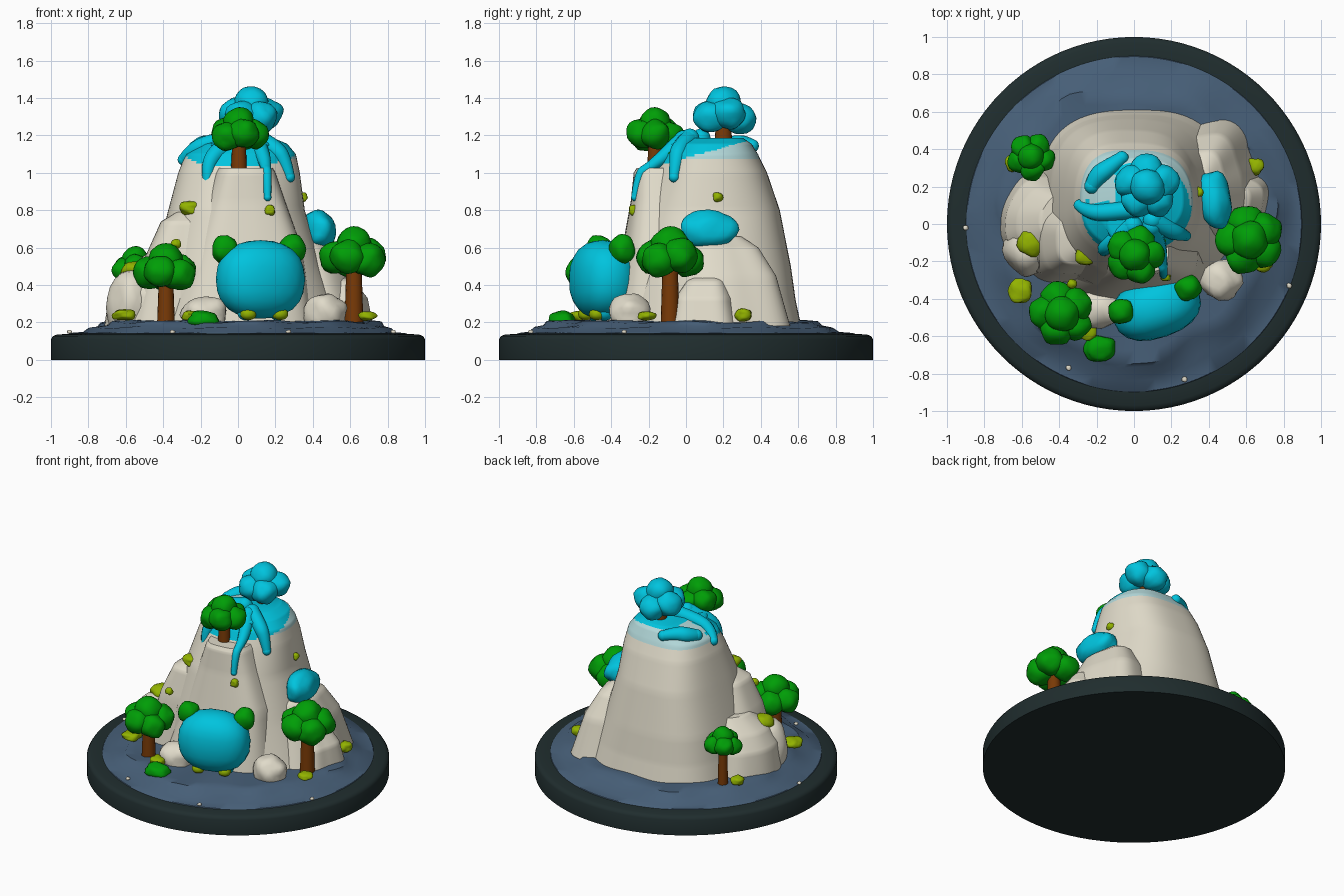
import bpy, bmesh, math, random
from mathutils import Vector, Matrix, noise
from mathutils.bvhtree import BVHTree

random.seed(4)
cube = bpy.data.objects.get("Cube")
if cube:
    bpy.data.objects.remove(cube, do_unlink=True)


def material(name, *rgb):
    m = bpy.data.materials.new(name)
    m.use_nodes = True
    m.diffuse_color = (*rgb, 1)
    m.node_tree.nodes["Principled BSDF"].inputs["Base Color"].default_value = (*rgb, 1)
    return m


RIM = material("dark slate", .014, .026, .027)
WATER = material("muted blue", .062, .113, .185)
STONE = material("warm stone", .75, .71, .59)
CYAN = material("bright cyan", 0, .55, .73)
PALE = material("pale cyan", .45, .69, .70)
GREEN = material("leaf green", 0, .34, .002)
LIME = material("lime green", .29, .45, 0)
BROWN = material("bark brown", .19, .042, .002)


def finish(name, bm, *mats, angle=40):
    mesh = bpy.data.meshes.new(name)
    bmesh.ops.recalc_face_normals(bm, faces=bm.faces)
    bm.to_mesh(mesh)
    bm.free()
    for m in mats:
        mesh.materials.append(m)
    mesh.shade_smooth()
    mesh.set_sharp_from_angle(angle=math.radians(angle))
    ob = bpy.data.objects.new(name, mesh)
    bpy.context.collection.objects.link(ob)
    return ob


def skin(bm, rings):
    """Bridge rings of points and cap both ends."""
    loops = [[bm.verts.new(p) for p in r] for r in rings]
    n = len(loops[0])
    for a, b in zip(loops, loops[1:]):
        for i in range(n):
            bm.faces.new((a[i], a[(i + 1) % n], b[(i + 1) % n], b[i]))
    bm.faces.new(loops[0][::-1])
    bm.faces.new(loops[-1])


def loft(name, rings, mats=(STONE,), wave=.03, seed=0, n=72, steps=8, square=.85):
    """Rings are (z, centre x, centre y, radius x, radius y)."""
    full = []
    for a, b in zip(rings, rings[1:]):
        full += [[p + (q - p) * s / steps for p, q in zip(a, b)] for s in range(steps)]
    full.append(rings[-1])
    out = []
    for z, cx, cy, rx, ry in full:
        ring = []
        for i in range(n):
            t = math.tau * i / n
            c, s = math.cos(t), math.sin(t)
            k = 1 + wave * (math.sin(3 * t + seed) + .7 * math.sin(5 * t + 2 * seed + z))
            ring.append((cx + k * rx * math.copysign(abs(c) ** square, c),
                         cy + k * ry * math.copysign(abs(s) ** square, s), z))
        out.append(ring)
    bm = bmesh.new()
    skin(bm, out)
    return finish(name, bm, *mats)


def blob(bm, center, size, rough=0, turn=0, power=1):
    """Add a rounded lump; a power below one makes it boxier."""
    new = bmesh.ops.create_icosphere(bm, subdivisions=3, radius=1)["verts"]
    rot = Matrix.Rotation(turn, 3, 'Z')
    shift = Vector((random.random(), random.random(), random.random())) * 9
    for v in new:
        k = 1 + rough * noise.noise(v.co * 1.4 + shift)
        p = Vector([math.copysign(abs(c) ** power, c) * s * k for c, s in zip(v.co, size)])
        v.co = rot @ p + Vector(center)


def lump(name, mat, center, size, rough=.3, turn=0, power=.9):
    bm = bmesh.new()
    blob(bm, center, size, rough, turn, power)
    return finish(name, bm, mat, angle=50)


# Round base with softened rim
bm = bmesh.new()
profile = [(1, 0), (1, .11), (.99, .127), (.97, .135), (.9, .14)]
skin(bm, [[(r * math.cos(math.tau * i / 96), r * math.sin(math.tau * i / 96), z)
           for i in range(96)] for r, z in profile])
finish("base_rim", bm, RIM)

# Rippled ground, stepped towards the middle
bm = bmesh.new()
rings = []
for r, z, wave in [(.9, .137, 0), (.895, .144, 0), (.83, .148, .015), (.80, .172, .022), (.75, .18, .03),
                   (.73, .202, .035), (.66, .207, .03), (.3, .21, 0)]:
    ring = []
    for i in range(96):
        t = math.tau * i / 96
        k = r + wave * (.6 * math.sin(3 * t + 1) + .5 * math.sin(7 * t) + .35 * math.sin(13 * t))
        ring.append((k * math.cos(t), k * math.sin(t), z + wave * .2 * math.sin(9 * t + r * 20)))
    rings.append(ring)
skin(bm, rings)
finish("ground", bm, WATER, angle=50)

# Mountain body, its top painted by height
main = loft("mountain", [(.18, .02, .11, .54, .515), (.32, .01, .11, .50, .485), (.5, -.01, .11, .45, .46),
                         (.8, -.015, .12, .365, .39), (1.0, 0, .13, .325, .31), (1.1, .01, .13, .295, .26),
                         (1.155, .03, .14, .23, .215), (1.185, .06, .16, .13, .15)],
            (STONE, CYAN, PALE), wave=.018, seed=1)
for f in main.data.polygons:
    x, y, z = f.center
    behind_left = x < -.1 and y > .12
    if z > 1.065 + .28 * (y + .05) and not behind_left:
        f.material_index = 1
    elif z > 1.07:
        f.material_index = 2

# Spurs and shoulders around the body
front = loft("front_spur", [(.18, .0, -.12, .40, .30), (.6, .04, -.11, .30, .23), (.85, .04, -.11, .21, .185),
                            (1.0, .04, -.11, .16, .17), (1.025, .04, -.11, .145, .155)],
             square=.7, seed=2, wave=.02)
loft("left_step", [(.18, -.33, -.08, .27, .25), (.55, -.29, -.08, .21, .2),
                   (.74, -.25, -.08, .165, .15), (.79, -.23, -.07, .1, .1)], seed=3, wave=.04)
loft("left_shoulder", [(.18, -.45, .01, .25, .29), (.36, -.45, 0, .225, .26),
                       (.46, -.43, 0, .185, .21), (.56, -.37, .02, .12, .14)], seed=5, wave=.04)
loft("right_shoulder", [(.18, .39, .2, .29, .34), (.45, .37, .2, .215, .27),
                        (.6, .35, .18, .15, .2), (.66, .33, .16, .1, .13)], seed=4, wave=.05)
loft("right_foot", [(.18, .56, .10, .16, .19), (.33, .55, .10, .14, .155),
                    (.42, .53, .11, .09, .105), (.46, .51, .12, .04, .05)], seed=6, wave=.05)
for name, c, s in [("front_left_rock", (-.175, -.45, .24), (.125, .11, .10)),
                   ("front_right_rock", (.47, -.30, .25), (.115, .11, .105)),
                   ("left_rock", (-.56, -.14, .28), (.14, .14, .20))]:
    lump(name, STONE, c, s, .2, power=1)

# Cyan flows running over the summit, snapped to the rock
dep = bpy.context.evaluated_depsgraph_get()
trees = [BVHTree.FromObject(o, dep) for o in (main, front)]


def snap(p):
    hits = [t.find_nearest(Vector(p))[0] for t in trees]
    return min(hits, key=lambda h: (h - Vector(p)).length)


def flow(name, points, radii):
    cu = bpy.data.curves.new(name, 'CURVE')
    cu.dimensions, cu.bevel_depth, cu.bevel_resolution, cu.use_fill_caps = '3D', 1, 3, True
    sp = cu.splines.new('NURBS')
    sp.points.add(len(points) - 1)
    sp.use_endpoint_u, sp.order_u, sp.resolution_u = True, 3, 8
    for q, p, r in zip(sp.points, points, radii):
        q.co, q.radius = (*snap(p), 1), r
    tmp = bpy.data.objects.new(name, cu)
    bpy.context.collection.objects.link(tmp)
    bpy.context.view_layer.update()
    mesh = bpy.data.meshes.new_from_object(tmp.evaluated_get(bpy.context.evaluated_depsgraph_get()))
    bpy.data.objects.remove(tmp, do_unlink=True)
    bm = bmesh.new()
    bm.from_mesh(mesh)
    bpy.data.meshes.remove(mesh)
    for p, r in ((points[0], radii[0]), (points[-1], radii[-1])):
        blob(bm, snap(p), [r * 1.03] * 3)
    finish(name, bm, CYAN)


flow("left_flow", [(0, .08, 1.16), (-.15, .06, 1.14), (-.24, .07, 1.1), (-.29, .1, 1.07)], (.05, .05, .04, .03))
flow("front_left_flow", [(0, 0, 1.14), (-.11, -.08, 1.1), (-.16, -.12, 1.0), (-.17, -.15, .9)],
     (.05, .05, .035, .024))
flow("front_flow", [(.09, 0, 1.14), (.13, -.1, 1.08), (.15, -.2, 1.025), (.155, -.25, 1.0), (.16, -.28, .87)],
     (.05, .04, .028, .026, .02))
flow("right_flow", [(.1, .02, 1.16), (.2, -.03, 1.12), (.26, -.06, 1.06), (.285, -.07, .98)],
     (.05, .05, .038, .028))
flow("back_flow", [(-.06, .32, 1.12), (-.13, .29, 1.12), (-.18, .25, 1.12), (-.21, .2, 1.11)],
     (.035, .05, .055, .04))
lump("summit_pool", CYAN, (.02, .04, 1.15), (.18, .17, .03), .1)
lump("cyan_boulder", CYAN, (.43, .125, .695), (.088, .16, .10), .15, .1)

# Round creature with ears and feet
TURN = math.radians(19)
lump("creature_body", CYAN, (.12, -.445, .43), (.242, .165, .21), 0, TURN, .86)
for side, tag in ((-1, "right"), (1, "left")):
    along = Vector((math.cos(TURN), math.sin(TURN), 0)) * side
    mid = Vector((.11, -.405, 0))
    lump(tag + "_ear", GREEN, mid + along * .19 + Vector((0, 0, .59)), (.07, .065, .078), .15, TURN)
    lump(tag + "_leg", CYAN, mid + along * .09 + Vector((.02, -.06, .265)), (.05, .05, .055), 0, TURN)
    lump(tag + "_foot", LIME, mid + along * .09 + Vector((.03, -.1, .245)), (.042, .042, .032), 0, TURN)


# Trees: tapered trunk and a crown of overlapping lumps
def tree(name, x, y, ground, crown_z, r, leaf=GREEN):
    bm = bmesh.new()
    bmesh.ops.create_cone(bm, cap_ends=True, segments=16, radius1=r * .28, radius2=r * .22,
                          depth=crown_z - ground,
                          matrix=Matrix.Translation((x, y, (crown_z + ground) / 2)))
    finish(name + "_trunk", bm, BROWN)
    bm = bmesh.new()
    for i in range(5):
        t = math.tau * i / 5 + x * 5
        blob(bm, (x + r * .5 * math.cos(t), y + r * .5 * math.sin(t), crown_z + r * .08 * math.sin(3 * t)),
             (r * .53, r * .53, r * .5), .15)
    blob(bm, (x, y, crown_z + r * .4), (r * .56, r * .56, r * .52), .12)
    finish(name + "_crown", bm, leaf, angle=60)


tree("front_left_tree", -.385, -.48, .19, .465, .17)
tree("right_tree", .62, -.085, .19, .545, .18)
tree("back_left_tree", -.55, .36, .19, .49, .125)
tree("spur_tree", .005, -.165, 1.0, 1.205, .155)
tree("summit_tree", .07, .2, 1.16, 1.305, .17, CYAN)

# Bushes and scattered pebbles
for i, (x, y, z, w, h) in enumerate([
        (-.25, -.16, .81, .065, .04), (-.55, -.1, .48, .07, .045), (-.61, -.36, .24, .065, .03),
        (.65, .31, .24, .045, .035), (.345, .17, .87, .026, .026), (.17, -.28, .8, .028, .028),
        (-.33, -.32, .62, .025, .025), (-.25, -.57, .235, .05, .03), (.69, -.21, .235, .05, .025),
        (-.645, .33, .235, .045, .03)]):
    lump(f"lime_bush_{i}", LIME, (x, y, z), (w, w, h), .25)
lump("front_bush", GREEN, (-.185, -.665, .215), (.085, .07, .045), .2)
lump("spur_bush", GREEN, (.15, -.065, 1.095), (.033, .033, .024), .2)
for i, (x, y) in enumerate([(-.9, -.02), (-.35, -.77), (.27, -.83), (.83, -.33)]):
    lump(f"pebble_{i}", STONE, (x, y, .15), (.014, .014, .01), .2)
